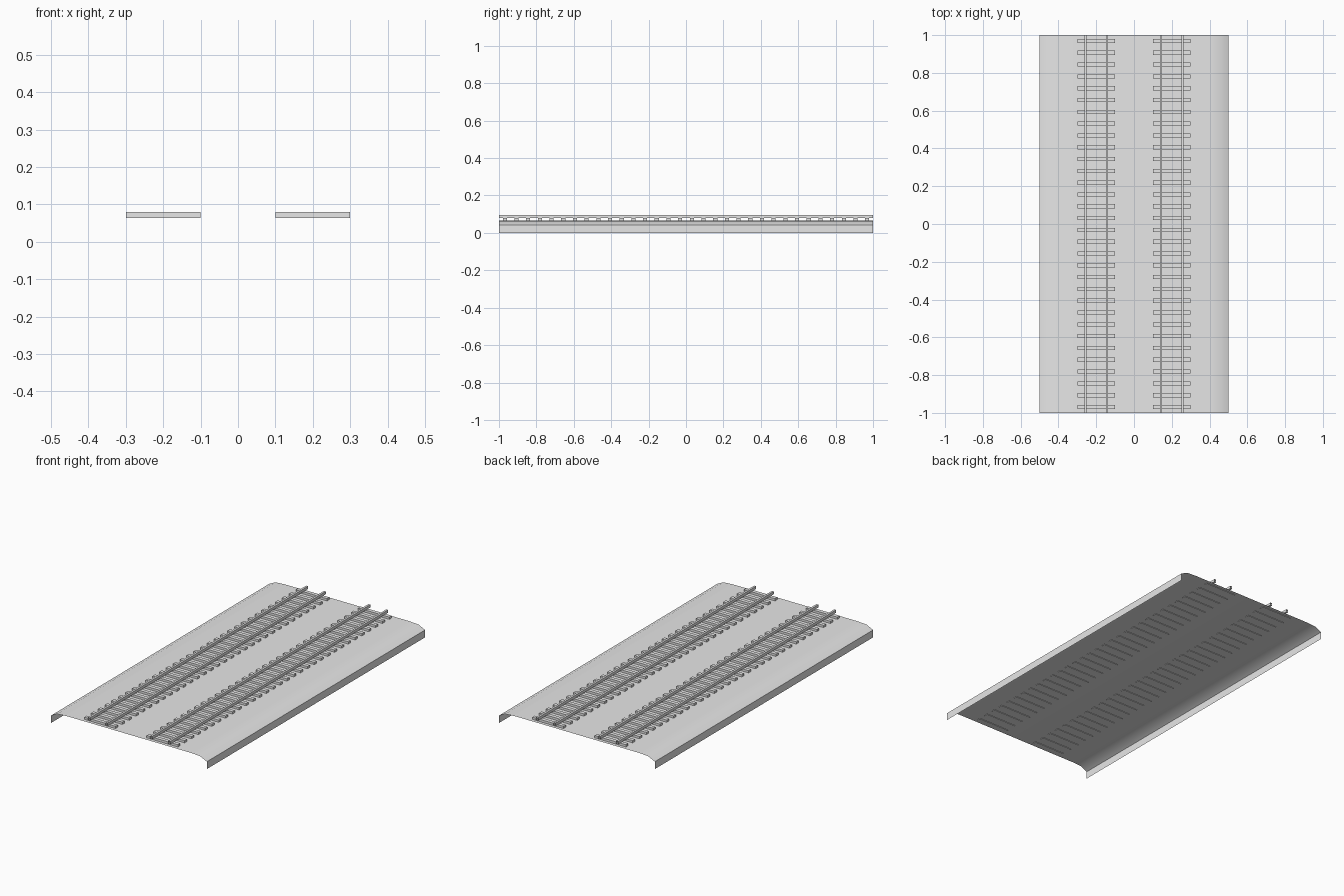
import bpy
import bmesh

if "Cube" in bpy.data.objects:
    bpy.data.objects.remove(bpy.data.objects["Cube"])

grey = bpy.data.materials.new("plain grey")
grey.diffuse_color = (0.8, 0.8, 0.8, 1)
grey.use_nodes = True
grey.node_tree.nodes["Principled BSDF"].inputs["Base Color"].default_value = grey.diffuse_color


def add_object(name, bm):
    mesh = bpy.data.meshes.new(name)
    bm.to_mesh(mesh)
    bm.free()
    mesh.materials.append(grey)
    obj = bpy.data.objects.new(name, mesh)
    bpy.context.collection.objects.link(obj)
    return obj


def extrude_profile(name, points, closed=False):
    """Sweep an x-z profile along y as an open-ended surface."""
    bm = bmesh.new()
    front = [bm.verts.new((x, -1, z)) for x, z in points]
    back = [bm.verts.new((x, 1, z)) for x, z in points]
    n = len(points)
    for i in range(n if closed else n - 1):
        j = (i + 1) % n
        bm.faces.new((front[i], front[j], back[j], back[i]))
    return add_object(name, bm)


# Trackbed: a thin sheet with rounded shoulders and short vertical skirts
half = [(0.5, 0.0), (0.5, 0.043), (0.46, 0.063), (0.4, 0.067)]
profile = [(-x, z) for x, z in half] + half[::-1]
bed = extrude_profile("trackbed", profile)
bpy.context.view_layer.objects.active = bed
bed.select_set(True)
bpy.ops.object.shade_smooth_by_angle(angle=0.6)
bed.select_set(False)

SLEEPERS = 32
PITCH = 2 / SLEEPERS
for side, cx in (("left", -0.2), ("right", 0.2)):
    # Sleepers: evenly spaced bars, sunk slightly through the bed
    bm = bmesh.new()
    for i in range(SLEEPERS):
        cube = bmesh.ops.create_cube(bm, size=1)["verts"]
        bmesh.ops.scale(bm, vec=(0.2, 0.022, 0.016), verts=cube)
        bmesh.ops.translate(bm, vec=(cx, -1 + PITCH * (i + 0.5), 0.072), verts=cube)
    add_object(side + "_sleepers", bm)

    # Rails: open-ended bars resting on the sleepers
    for part, dx in (("west", -0.057), ("east", 0.057)):
        x, w = cx + dx, 0.006
        extrude_profile(f"{side}_track_{part}_rail",
                        [(x - w, 0.08), (x - w, 0.096), (x + w, 0.096), (x + w, 0.08)],
                        closed=True)
